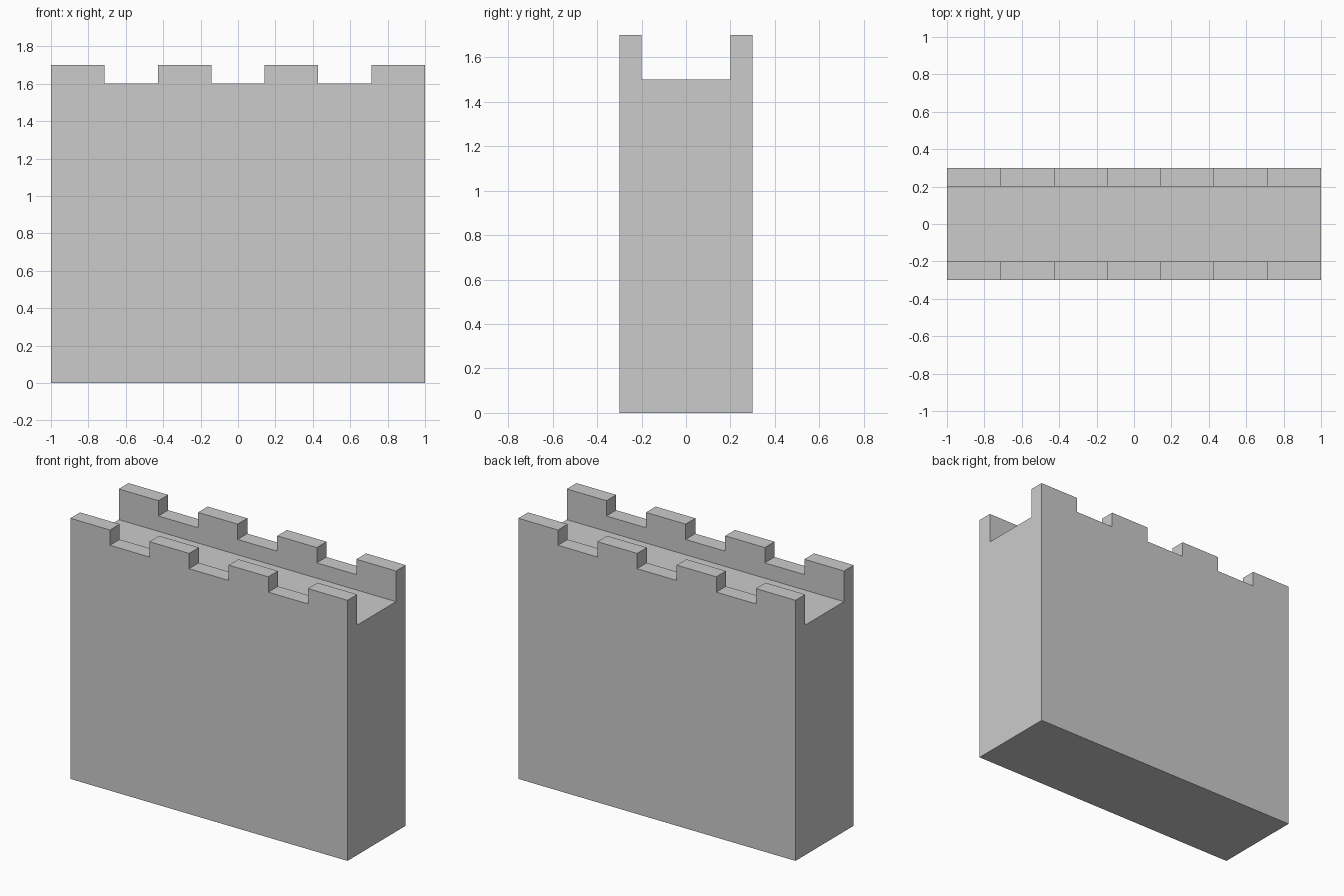
import bpy
import bmesh

if "Cube" in bpy.data.objects:
    bpy.data.objects.remove(bpy.data.objects["Cube"])

HALF_LEN, HALF_DEPTH = 1.0, 0.3
MERLON_TOP, CRENEL, WALKWAY = 1.7, 1.6, 1.5
PARAPET = 0.1
SEGMENTS = 7


def extrude_profile(name, points, vector):
    """Make a solid by extruding a flat outline along a vector."""
    bm = bmesh.new()
    face = bm.faces.new([bm.verts.new(p) for p in points])
    new = bmesh.ops.extrude_face_region(bm, geom=[face], use_keep_orig=True)["geom"]
    verts = [v for v in new if isinstance(v, bmesh.types.BMVert)]
    bmesh.ops.translate(bm, verts=verts, vec=vector)
    bmesh.ops.recalc_face_normals(bm, faces=bm.faces)
    mesh = bpy.data.meshes.new(name)
    bm.to_mesh(mesh)
    bm.free()
    obj = bpy.data.objects.new(name, mesh)
    bpy.context.collection.objects.link(obj)
    return obj


# Wall outline seen from the front, with alternating merlons and gaps
outline = [(-HALF_LEN, -HALF_DEPTH, 0), (HALF_LEN, -HALF_DEPTH, 0)]
step = 2 * HALF_LEN / SEGMENTS
for i in range(SEGMENTS):
    z = MERLON_TOP if i % 2 == 0 else CRENEL
    right = HALF_LEN - i * step
    outline += [(right, -HALF_DEPTH, z), (right - step, -HALF_DEPTH, z)]
wall = extrude_profile("castle_wall", outline, (0, 2 * HALF_DEPTH, 0))

# Walkway channel cut between the two parapets
w = HALF_DEPTH - PARAPET
channel = [(-1.2, -w, WALKWAY), (-1.2, w, WALKWAY), (-1.2, w, 2), (-1.2, -w, 2)]
cutter = extrude_profile("walkway_cutter", channel, (2.4, 0, 0))
cutter.hide_render = True

cut = wall.modifiers.new("walkway", "BOOLEAN")
cut.operation = "DIFFERENCE"
cut.solver = "EXACT"
cut.object = cutter
bpy.context.view_layer.objects.active = wall
bpy.ops.object.modifier_apply(modifier=cut.name)
bpy.data.objects.remove(cutter)
